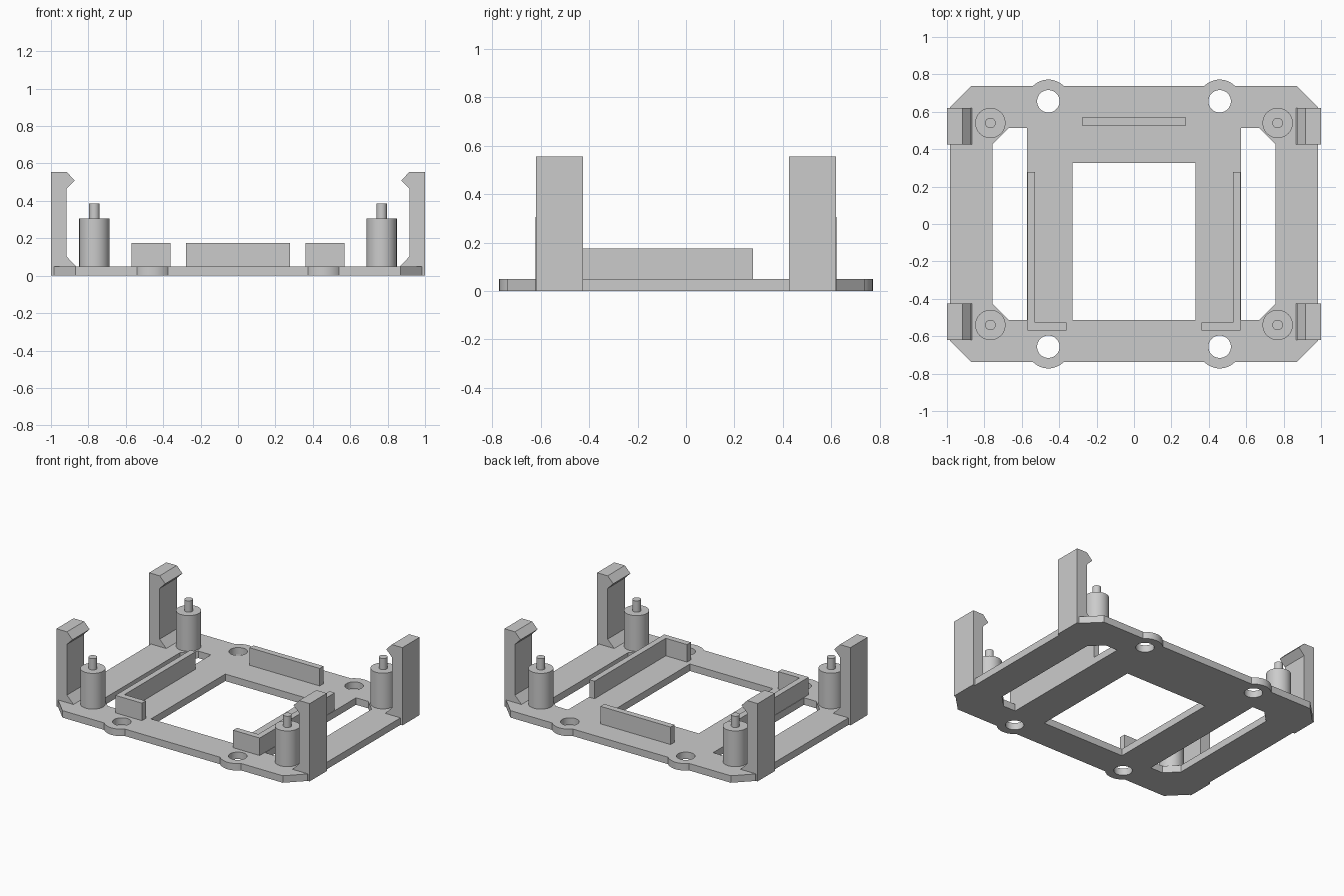
import bpy, math
from math import cos, sin, pi

cube = bpy.data.objects.get("Cube")
if cube:
    bpy.data.objects.remove(cube, do_unlink=True)

grey = bpy.data.materials.new("plain grey")
grey.use_nodes = True
colour = (0.6, 0.6, 0.6, 1)
grey.diffuse_color = colour
grey.node_tree.nodes["Principled BSDF"].inputs["Base Color"].default_value = colour

THICK = 0.05      # plate thickness
WALL_TOP = 0.175


def extrude(name, loops, low, high):
    """Solid from closed 2D loops (inner loops become holes), between two depths."""
    curve = bpy.data.curves.new(name, "CURVE")
    curve.dimensions = "2D"
    curve.fill_mode = "BOTH"
    curve.extrude = (high - low) / 2
    for loop in loops:
        spline = curve.splines.new("POLY")
        spline.points.add(len(loop) - 1)
        for point, (x, y) in zip(spline.points, loop):
            point.co = (x, y, 0, 1)
        spline.use_cyclic_u = True
    obj = bpy.data.objects.new(name, curve)
    bpy.context.collection.objects.link(obj)
    bpy.ops.object.select_all(action="DESELECT")
    obj.select_set(True)
    bpy.context.view_layer.objects.active = obj
    bpy.ops.object.convert(target="MESH")
    obj = bpy.context.object
    obj.name = name
    for v in obj.data.vertices:
        v.co.z += (low + high) / 2
    bpy.ops.object.mode_set(mode="EDIT")
    bpy.ops.mesh.select_all(action="SELECT")
    bpy.ops.mesh.remove_doubles(threshold=0.0001)
    bpy.ops.mesh.normals_make_consistent(inside=False)
    bpy.ops.object.mode_set(mode="OBJECT")
    obj.data.materials.clear()
    obj.data.materials.append(grey)
    bpy.ops.object.shade_smooth_by_angle(angle=math.radians(30))
    return obj


def arc(cx, cy, r, start, end, n):
    return [(cx + r * cos(start + (end - start) * i / n),
             cy + r * sin(start + (end - start) * i / n)) for i in range(n + 1)]


def circle(cx, cy, r, n=48):
    return arc(cx, cy, r, 0, 2 * pi, n)[:-1]


def mirrored(points, sx, sy=1):
    return [(x * sx, y * sy) for x, y in points]


# Base plate: chamfered outline with four round ears, cut by windows and holes
EAR_X, EAR_Y, EAR_R, EDGE_Y = 0.458, 0.656, 0.116, 0.737
a = math.asin((EDGE_Y - EAR_Y) / EAR_R)
quarter = [(0.985, 0.622), (0.87, EDGE_Y)] + arc(EAR_X, EAR_Y, EAR_R, a, pi - a, 14)
half = quarter + mirrored(quarter, -1)[::-1]
outline = half + mirrored(half, -1, -1)
centre_window = [(-0.328, -0.513), (0.328, -0.513), (0.328, 0.325), (-0.328, 0.325)]
side_window = [(0.573, -0.513), (0.67, -0.513), (0.756, -0.427),
               (0.756, 0.427), (0.67, 0.513), (0.573, 0.513)]
loops = [outline, centre_window, side_window, mirrored(side_window, -1)]
loops += [circle(x, y, 0.06) for x in (-EAR_X, EAR_X) for y in (-EAR_Y, EAR_Y)]
extrude("base_plate", loops, 0, THICK)

# Retaining walls: a straight one at the back, an L-shaped one on each side
extrude("back_wall", [[(-0.277, 0.526), (0.277, 0.526), (0.277, 0.569), (-0.277, 0.569)]],
        THICK, WALL_TOP)
l_shape = [(0.36, -0.569), (0.57, -0.569), (0.57, 0.277), (0.528, 0.277),
           (0.528, -0.526), (0.36, -0.526)]
for side, sx in (("left", 1), ("right", -1)):
    extrude(side + "_wall", [mirrored(l_shape, sx)], THICK, WALL_TOP)

# Corner parts: snap clips and standoffs with locating pins
clip_profile = [(1, 0), (1, 0.555), (0.917, 0.555), (0.873, 0.51), (0.917, 0.465),
                (0.917, 0.103), (0.865, THICK), (0.865, 0)]
for side, sx in (("left", 1), ("right", -1)):
    for end, sy in (("front", -1), ("back", 1)):
        corner = end + "_" + side
        clip = extrude(corner + "_clip", [mirrored(clip_profile, sx)], -0.097, 0.097)
        clip.rotation_euler.x = pi / 2
        clip.location.y = sy * 0.523
        x, y = sx * 0.768, sy * 0.54
        extrude(corner + "_standoff", [circle(x, y, 0.081)], THICK, 0.305)
        extrude(corner + "_pin", [circle(x, y, 0.028, 32)], 0.305, 0.385)
